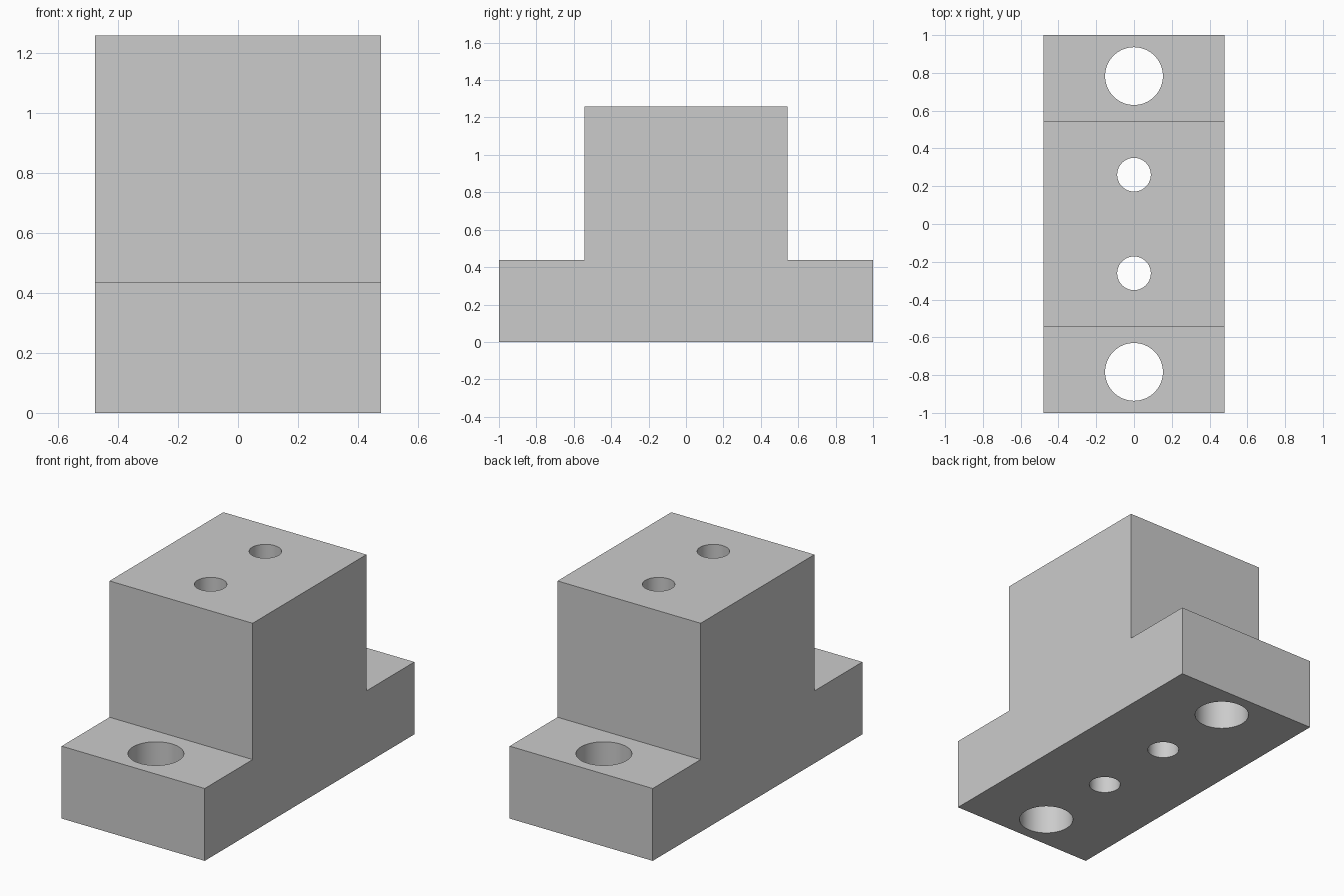
import bpy
import bmesh
import math

default = bpy.data.objects.get("Cube")
if default:
    bpy.data.objects.remove(default, do_unlink=True)

HALF_WIDTH = 0.478
HEIGHT = 1.26
STEP = 0.437
BLOCK = 0.543

# Plain grey material
grey = bpy.data.materials.new("light grey")
grey.use_nodes = True
colour = (0.6, 0.6, 0.6, 1)
grey.diffuse_color = colour
grey.node_tree.nodes["Principled BSDF"].inputs["Base Color"].default_value = colour

# Stepped side profile, extruded across the width
half = [(1, 0), (1, STEP), (BLOCK, STEP), (BLOCK, HEIGHT)]
profile = half + [(-y, z) for y, z in reversed(half)]
bm = bmesh.new()
face = bm.faces.new([bm.verts.new((-HALF_WIDTH, y, z)) for y, z in profile])
extruded = bmesh.ops.extrude_face_region(bm, geom=[face])["geom"]
verts = [v for v in extruded if isinstance(v, bmesh.types.BMVert)]
bmesh.ops.translate(bm, verts=verts, vec=(2 * HALF_WIDTH, 0, 0))
bmesh.ops.recalc_face_normals(bm, faces=bm.faces)
mesh = bpy.data.meshes.new("mounting_block")
bm.to_mesh(mesh)
bm.free()
block = bpy.data.objects.new("mounting_block", mesh)
bpy.context.collection.objects.link(block)
mesh.materials.append(grey)


def drill(name, y, radius):
    """Cut a vertical through hole in the block."""
    bpy.ops.mesh.primitive_cylinder_add(
        vertices=64, radius=radius, depth=2 * HEIGHT, location=(0, y, HEIGHT / 2))
    cutter = bpy.context.object
    cutter.name = name
    cutter.hide_render = True
    cutter.data.materials.append(grey)
    cut = block.modifiers.new(name, "BOOLEAN")
    cut.operation = "DIFFERENCE"
    cut.solver = "EXACT"
    cut.object = cutter
    bpy.ops.object.select_all(action="DESELECT")
    block.select_set(True)
    bpy.context.view_layer.objects.active = block
    bpy.ops.object.modifier_apply(modifier=cut.name)
    bpy.data.objects.remove(cutter, do_unlink=True)


# Large flange holes and small holes through the raised block
for side, label in ((-1, "front"), (1, "back")):
    drill(label + "_flange_hole", side * 0.783, 0.153)
    drill(label + "_block_hole", side * 0.261, 0.089)

# Smooth bores, sharp outer edges
bpy.ops.object.shade_smooth_by_angle(angle=math.radians(30))
